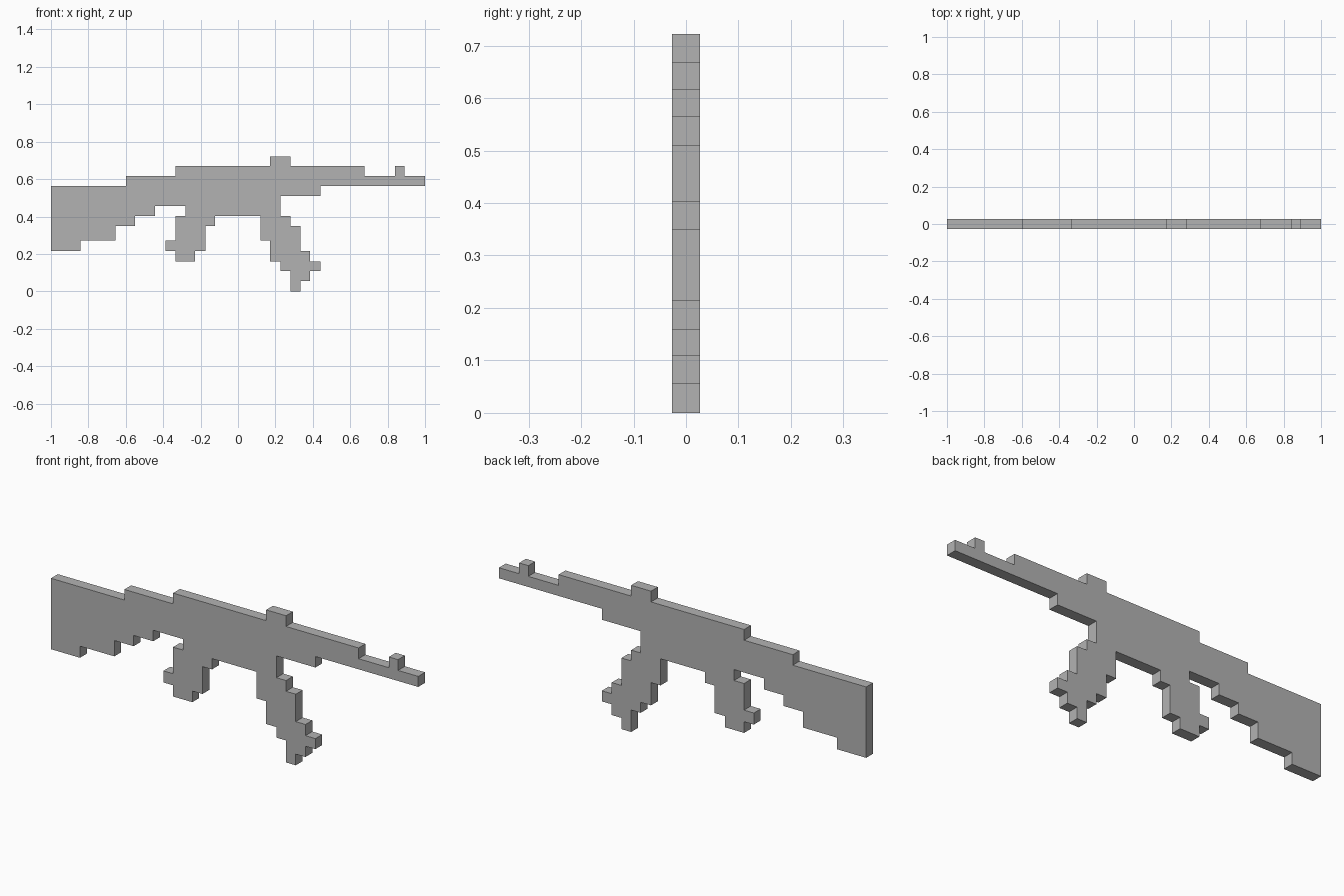
import bpy
import bmesh

cube = bpy.data.objects.get("Cube")
if cube:
    bpy.data.objects.remove(cube, do_unlink=True)

THICKNESS = 0.053

# Stepped outline sections, clockwise: go across to x, then up or down to z
stock_top = [(-1, .564), (-.6, .616)]
receiver_top = [(-.335, .669), (.172, .722), (.28, .669), (.675, .616)]
front_sight = [(.84, .669), (.89, .616)]
barrel_underside = [(1, .564), (.44, .51), (.228, .403)]
magazine = [(.28, .35), (.333, .215), (.386, .16), (.44, .108), (.386, .055),
            (.333, 0), (.28, .108), (.228, .16), (.172, .272), (.12, .403)]
grip = [(-.123, .35), (-.175, .215), (-.23, .16), (-.335, .215),
        (-.388, .272), (-.335, .403), (-.28, .457)]
stock_underside = [(-.443, .403), (-.55, .35), (-.655, .272), (-.842, .215)]


def stepped_outline(steps):
    """Turn steps into the corners of a closed right-angled outline."""
    corners = []
    z = steps[-1][1]
    for x, next_z in steps:
        corners += [(x, z), (x, next_z)]
        z = next_z
    return corners


def extruded_plate(name, outline, thickness, material):
    """Fill an outline in the xz plane and give it thickness along y."""
    bm = bmesh.new()
    front = bm.faces.new([bm.verts.new((x, -thickness / 2, z)) for x, z in outline])
    result = bmesh.ops.extrude_face_region(bm, geom=[front], use_keep_orig=True)
    moved = [v for v in result["geom"] if isinstance(v, bmesh.types.BMVert)]
    bmesh.ops.translate(bm, verts=moved, vec=(0, thickness, 0))
    bmesh.ops.recalc_face_normals(bm, faces=bm.faces)
    mesh = bpy.data.meshes.new(name)
    bm.to_mesh(mesh)
    bm.free()
    mesh.materials.append(material)
    obj = bpy.data.objects.new(name, mesh)
    bpy.context.collection.objects.link(obj)
    return obj


# Single plain grey
grey = bpy.data.materials.new("plain_grey")
grey.use_nodes = True
colour = (0.45, 0.45, 0.45, 1)
grey.diffuse_color = colour
grey.node_tree.nodes["Principled BSDF"].inputs["Base Color"].default_value = colour

# One seamless flat body
sections = (stock_top + receiver_top + front_sight + barrel_underside
            + magazine + grip + stock_underside)
extruded_plate("rifle_body", stepped_outline(sections), THICKNESS, grey)
